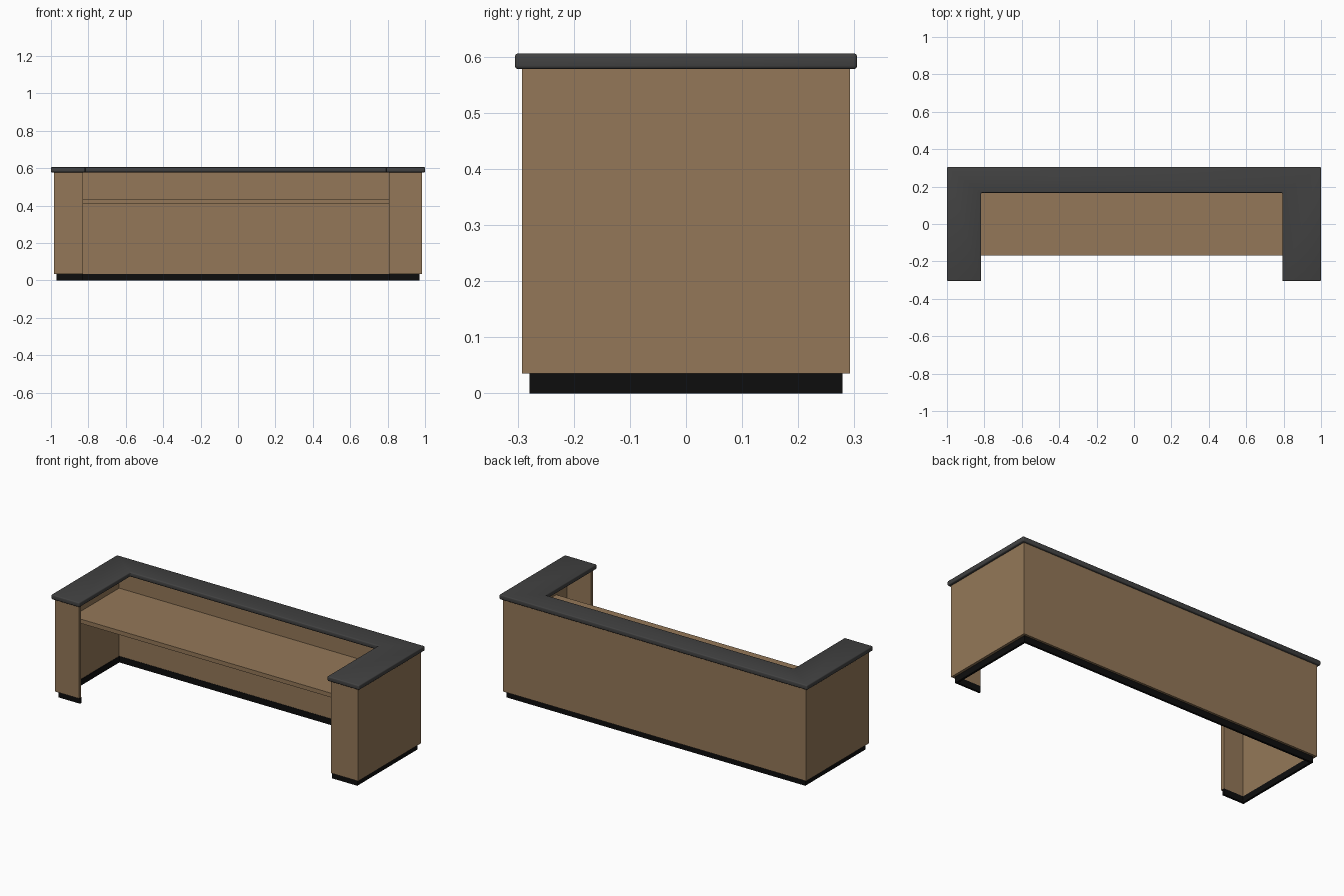
import bpy, bmesh

if "Cube" in bpy.data.objects:
    bpy.data.objects.remove(bpy.data.objects["Cube"])


def material(name, rgb):
    m = bpy.data.materials.new(name)
    m.diffuse_color = (*rgb, 1)
    m.use_nodes = True
    m.node_tree.nodes["Principled BSDF"].inputs["Base Color"].default_value = m.diffuse_color
    return m


WOOD = material("wood_brown", (0.295, 0.187, 0.098))
STONE = material("counter_charcoal", (0.054, 0.054, 0.054))
BLACK = material("plinth_black", (0.004, 0.004, 0.004))


def prism(name, points, z0, z1, mat):
    """Extrude a flat outline from z0 up to z1."""
    bm = bmesh.new()
    face = bm.faces.new([bm.verts.new((x, y, z0)) for x, y in points])
    ext = bmesh.ops.extrude_face_region(bm, geom=[face])
    for v in ext["geom"]:
        if isinstance(v, bmesh.types.BMVert):
            v.co.z = z1
    bmesh.ops.recalc_face_normals(bm, faces=bm.faces[:])
    me = bpy.data.meshes.new(name)
    bm.to_mesh(me)
    bm.free()
    ob = bpy.data.objects.new(name, me)
    bpy.context.collection.objects.link(ob)
    me.materials.append(mat)
    return ob


def c_outline(ox, oy, ix, iy, left, right):
    """Hollow wall outline: back, two sides and short front returns."""
    return [(left, -oy), (-ox, -oy), (-ox, oy), (ox, oy), (ox, -oy), (right, -oy),
            (right, -iy), (ix, -iy), (ix, iy), (-ix, iy), (-ix, -iy), (left, -iy)]


LEFT, RIGHT = -0.83, 0.807   # inner ends of the front returns

# Recessed plinth and wooden shell
prism("plinth", c_outline(0.97, 0.279, 0.958, 0.267, LEFT, RIGHT), 0, 0.036, BLACK)
prism("desk_panels", c_outline(0.985, 0.292, 0.96, 0.269, LEFT, RIGHT), 0.036, 0.578, WOOD)

# Work surface inside the shell
prism("work_shelf", [(-0.96, -0.168), (0.96, -0.168), (0.96, 0.269), (-0.96, 0.269)],
      0.41, 0.435, WOOD)

# U-shaped counter top with softened edges
top = prism("counter_top",
            [(-1, -0.305), (-1, 0.305), (1, 0.305), (1, -0.305),
             (0.793, -0.305), (0.793, 0.167), (-0.817, 0.167), (-0.817, -0.305)],
            0.578, 0.606, STONE)
bev = top.modifiers.new("soft_edges", "BEVEL")
bev.width = 0.006
bev.segments = 3
bpy.context.view_layer.objects.active = top
top.select_set(True)
bpy.ops.object.modifier_apply(modifier=bev.name)
bpy.ops.object.shade_smooth_by_angle()
